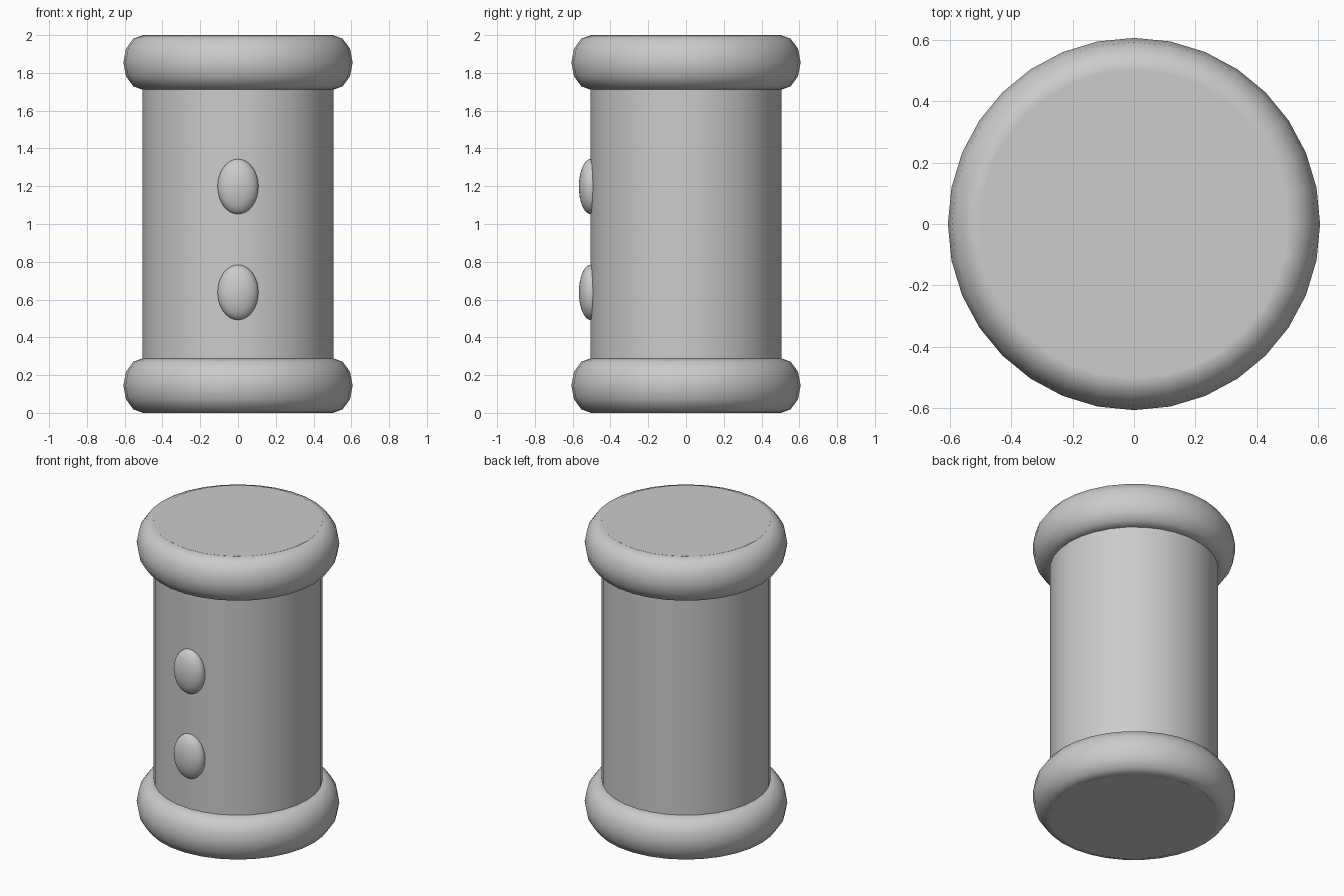
import bpy, math

if "Cube" in bpy.data.objects:
    bpy.data.objects.remove(bpy.data.objects["Cube"])

grey = bpy.data.materials.new("plain grey")
grey.diffuse_color = (0.6, 0.6, 0.6, 1)
grey.use_nodes = True
grey.node_tree.nodes["Principled BSDF"].inputs["Base Color"].default_value = grey.diffuse_color


def finish(name, angle=40):
    ob = bpy.context.object
    ob.name = name
    ob.data.materials.append(grey)
    bpy.ops.object.transform_apply(location=False, rotation=True, scale=True)
    bpy.ops.object.shade_smooth_by_angle(angle=math.radians(angle))
    return ob


# Central drum, running the full height and closing both ends flat
bpy.ops.mesh.primitive_cylinder_add(vertices=32, radius=0.505, depth=2, location=(0, 0, 1))
finish("drum")

# Rounded rims at the bottom and top
for name, z in (("bottom_rim", 0.145), ("top_rim", 1.855)):
    bpy.ops.mesh.primitive_torus_add(major_segments=32, minor_segments=12,
                                     major_radius=0.503, minor_radius=0.104,
                                     location=(0, 0, z))
    bpy.context.object.scale.z = 0.145 / 0.104
    finish(name, 60)

# Two oval buttons on the front
for name, z in (("lower_button", 0.638), ("upper_button", 1.198)):
    bpy.ops.mesh.primitive_uv_sphere_add(segments=32, ring_count=16, radius=1,
                                         location=(0, -0.505, z))
    bpy.context.object.scale = (0.108, 0.062, 0.146)
    finish(name, 60)
